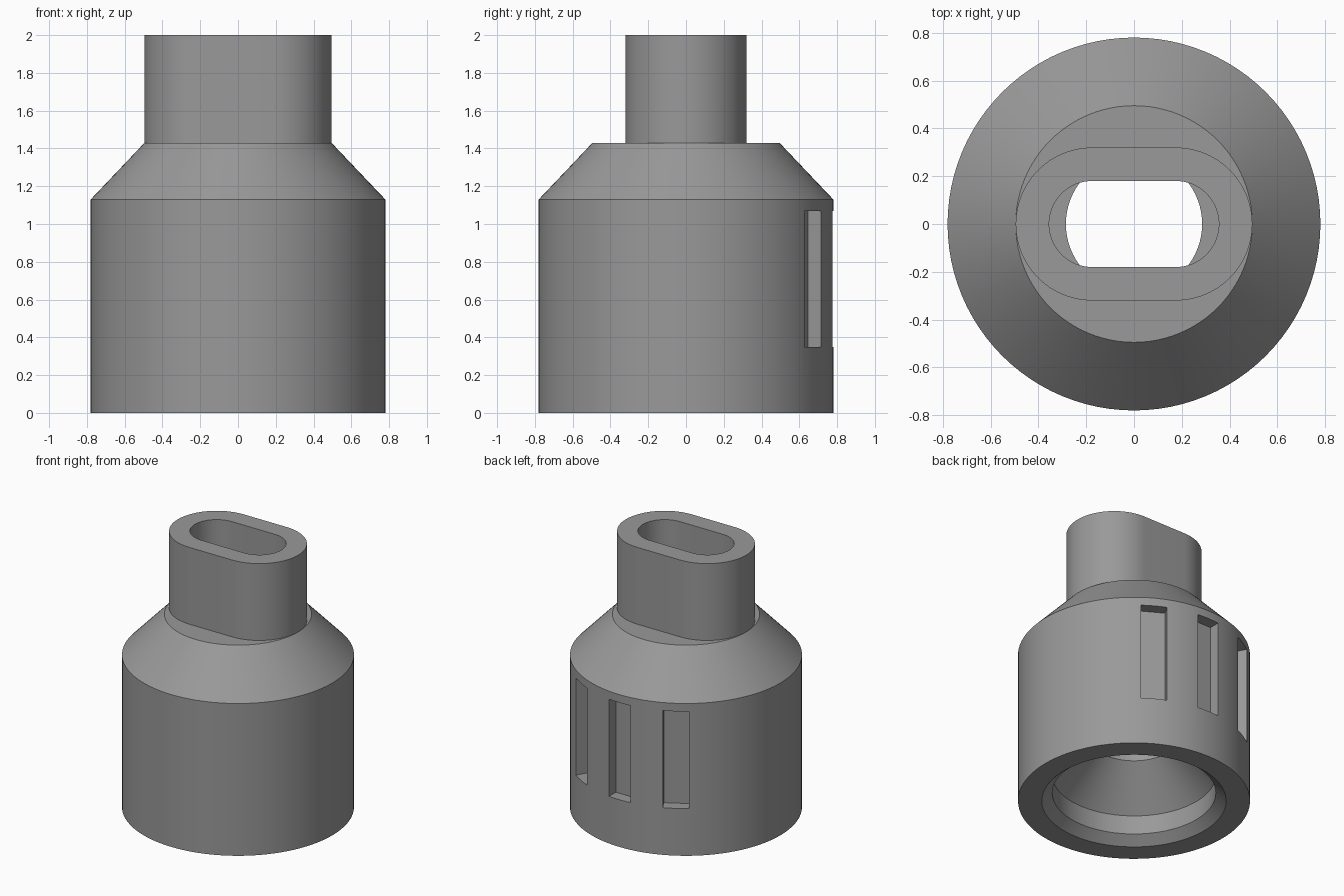
import bpy, bmesh
from math import cos, sin, pi, radians
from mathutils import Matrix, Vector

SEGMENTS = 96

cube = bpy.data.objects.get("Cube")
if cube:
    bpy.data.objects.remove(cube, do_unlink=True)

grey = bpy.data.materials.new("mid_grey")
grey.use_nodes = True
grey.diffuse_color = (0.32, 0.32, 0.32, 1)
grey.node_tree.nodes["Principled BSDF"].inputs["Base Color"].default_value = grey.diffuse_color


def make_object(name, bm):
    bmesh.ops.recalc_face_normals(bm, faces=bm.faces)
    mesh = bpy.data.meshes.new(name)
    bm.to_mesh(mesh)
    bm.free()
    obj = bpy.data.objects.new(name, mesh)
    bpy.context.collection.objects.link(obj)
    mesh.materials.append(grey)
    return obj


def smooth(obj):
    bpy.ops.object.select_all(action="DESELECT")
    obj.select_set(True)
    bpy.context.view_layer.objects.active = obj
    bpy.ops.object.shade_smooth_by_angle(angle=radians(20))


def loft(bm, rings):
    """Join closed rings of points in a cycle, making a tube with walls."""
    loops = [[bm.verts.new(p) for p in ring] for ring in rings]
    for a, b in zip(loops, loops[1:] + loops[:1]):
        for i in range(len(a)):
            j = (i + 1) % len(a)
            bm.faces.new((a[i], a[j], b[j], b[i]))


def circle(r, z):
    return [(r * cos(2 * pi * i / SEGMENTS), r * sin(2 * pi * i / SEGMENTS), z)
            for i in range(SEGMENTS)]


def stadium(half_straight, r, z):
    half = SEGMENTS // 2
    ring = []
    for side, start in ((1, -pi / 2), (-1, pi / 2)):
        for i in range(half + 1):
            a = start + pi * i / half
            ring.append((side * half_straight + r * cos(a), r * sin(a), z))
    return ring


# Body: hollow turned shell with a conical shoulder and a chamfered mouth
profile = [(0.62, 0), (0.78, 0), (0.78, 1.13), (0.495, 1.43),
           (0.285, 1.43), (0.285, 0.475), (0.55, 0.2), (0.55, 0.06)]
bm = bmesh.new()
loft(bm, [circle(r, z) for r, z in profile])
body = make_object("body", bm)

# Grip slots: three shallow pockets around the back
bm = bmesh.new()
for angle in (60, 90, 120):
    place = (Matrix.Rotation(radians(angle), 4, "Z")
             @ Matrix.Translation(Vector((0.795, 0, 0.71)))
             @ Matrix.Diagonal((0.2, 0.177, 0.72, 1)))
    bmesh.ops.create_cube(bm, size=1, matrix=place)
cutter = make_object("slot_cutter", bm)
cutter.hide_render = True

cut = body.modifiers.new("slots", "BOOLEAN")
cut.operation = "DIFFERENCE"
cut.solver = "EXACT"
cut.object = cutter
bpy.context.view_layer.objects.active = body
bpy.ops.object.modifier_apply(modifier=cut.name)
bpy.data.objects.remove(cutter, do_unlink=True)
smooth(body)

# Neck: oblong tube standing on the shoulder
bm = bmesh.new()
loft(bm, [stadium(0.175, 0.32, 1.43), stadium(0.175, 0.32, 2),
          stadium(0.175, 0.18, 2), stadium(0.175, 0.18, 1.43)])
neck = make_object("neck", bm)
smooth(neck)
